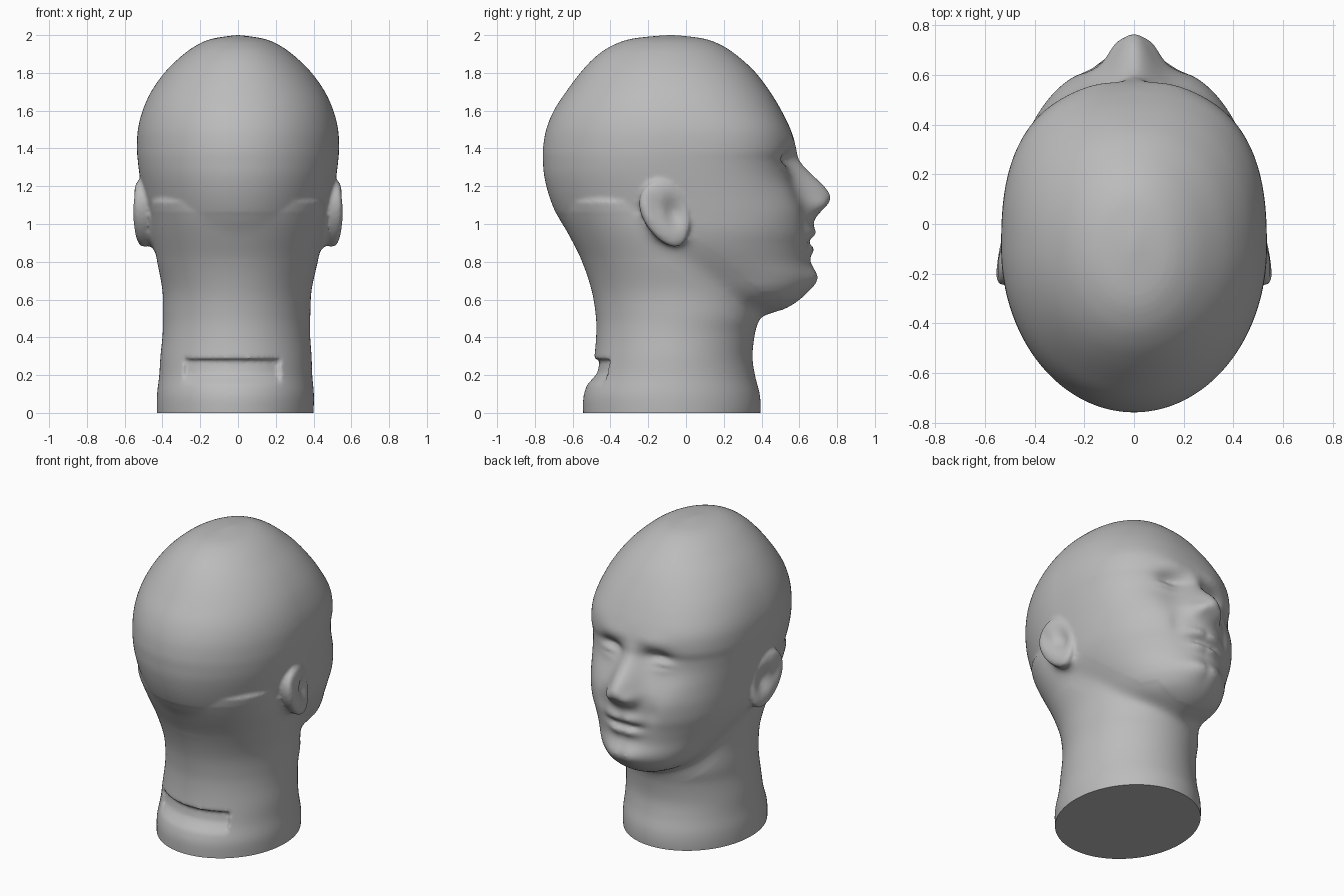
import bpy, bmesh, math
from mathutils import Matrix, Vector

cube = bpy.data.objects.get("Cube")
if cube:
    bpy.data.objects.remove(cube, do_unlink=True)

SIDES = 300

# Section rows: height, back y, front y, half width
HEAD = [
    (.51, .30, .40, .04), (.55, .15, .52, .16), (.60, 0, .60, .26),
    (.66, -.15, .65, .32), (.72, -.30, .67, .36), (.80, -.45, .655, .41),
    (.88, -.57, .655, .45), (.96, -.63, .66, .475), (1.05, -.685, .645, .49),
    (1.15, -.725, .60, .505), (1.25, -.75, .56, .52), (1.33, -.757, .548, .53),
    (1.40, -.757, .56, .535), (1.50, -.74, .55, .53), (1.60, -.70, .505, .505),
    (1.70, -.635, .445, .46), (1.80, -.56, .37, .39), (1.88, -.485, .285, .31),
    (1.94, -.40, .20, .23), (1.98, -.29, .10, .14), (2.0, -.11, -.05, .01),
]
NECK = [
    (-.06, -.54, .385, .41), (.02, -.545, .395, .415), (.10, -.54, .39, .415),
    (.20, -.505, .365, .405), (.30, -.485, .352, .40), (.42, -.475, .365, .39),
    (.52, -.478, .39, .39), (.65, -.50, .38, .395), (.80, -.55, .35, .425),
    (.95, -.625, .30, .455), (1.05, -.67, .20, .46), (1.12, -.68, .1, .46),
]
# Mirrored face bumps: x, z, x spread, z spread, amount
BUMPS = [
    (.13, 1.44, .12, .05, .014),     # brow
    (.17, 1.335, .08, .05, -.042),   # eye socket
    (.19, 1.30, .07, .035, .028),    # eyelid
    (.19, 1.283, .06, .012, -.015),  # eye slit
    (.28, 1.13, .10, .09, .012),     # cheekbone
    (.075, 1.10, .04, .04, .03),     # nostril wing
    (.18, 1.00, .04, .07, -.012),    # cheek fold
    (.05, .955, .08, .035, .026),    # upper lip
    (.05, .906, .07, .018, -.02),    # mouth line
    (.04, .865, .07, .03, .024),     # lower lip
    (.05, .71, .09, .07, .03),       # chin
]


def bell(d, spread):
    return math.exp(-(d / spread) ** 2)


def clamp(t):
    return max(0.0, min(1.0, t))


def face(x, z):
    """Forward displacement of the face."""
    x = abs(x)
    up = bell(z - 1.155, .17 if z > 1.155 else .1)
    d = .165 * up * bell(x, .06 + .05 * clamp((1.42 - z) / .3))
    return d + sum(a * bell(x - bx, sx) * bell(z - bz, sz)
                   for bx, bz, sx, sz, a in BUMPS)


def slot(x, z):
    """Shallow recess across the back of the neck."""
    if abs(x + .02) < .255 and z < .285:
        return .032 * clamp((z - .15) / .06)
    return 0


def smooth_rows(rows, steps):
    """Catmull-Rom interpolation between section rows."""
    vs = [Vector(r) for r in rows]
    vs = [vs[0]] + vs + [vs[-1]]
    out = []
    for a, b, c, d in zip(vs, vs[1:], vs[2:], vs[3:]):
        for i in range(steps):
            t = i / steps
            m, n = (c - a) / 2, (d - b) / 2
            out.append(b + m * t + (3 * (c - b) - 2 * m - n) * t ** 2
                       + (2 * (b - c) + m + n) * t ** 3)
    return out + [vs[-1]]


def loft(bm, rows, steps, front_push, back_push):
    rings = []
    for z, back, front, w in smooth_rows(rows, steps):
        mid, half = (back + front) / 2, (front - back) / 2
        ring = []
        for i in range(SIDES):
            a = 2 * math.pi * i / SIDES
            c, s = math.cos(a), math.sin(a)
            power = 2 + (.6 * bell(z - 1.35, .4) if s > 0 else 0)
            x = c * w
            depth = max(0, 1 - abs(c) ** power) ** (1 / power)
            y = mid + math.copysign(depth, s) * half
            if s > 0 and front_push:
                y += front_push(x, z) * clamp(s * 3)
            if s < 0 and back_push:
                y += back_push(x, z)
            ring.append(bm.verts.new((x - .015 * clamp(1 - z), y, z)))
        rings.append(ring)
    for r0, r1 in zip(rings, rings[1:]):
        for i in range(SIDES):
            j = (i + 1) % SIDES
            bm.faces.new((r0[i], r0[j], r1[j], r1[i]))
    bm.faces.new(rings[0][::-1])
    bm.faces.new(rings[-1])


def ear(bm, side):
    """Tilted disc, thick towards the skull, with a hollow on its outer face."""
    verts = bmesh.ops.create_uvsphere(bm, u_segments=64, v_segments=40, radius=1)["verts"]
    place = (Matrix.Scale(side, 4, (1, 0, 0))
             @ Matrix.Translation((.507, -.105, 1.055))
             @ Matrix.Rotation(.16, 4, "Z") @ Matrix.Rotation(.40, 4, "X"))
    for v in verts:
        x, y, z = v.co
        out = math.copysign(abs(x) ** .7, x) * (.045 if x > 0 else .10)
        if x > 0:
            out -= .045 * bell(y - .3, .5) * bell(z + .05, .45)
            out -= .012 * bell(y + .35, .25) * bell(z - .35, .4)
        width = .122 + .02 * z
        v.co = place @ Vector((out, y * width, z * .185))


# Rough parts gathered in one mesh
bm = bmesh.new()
loft(bm, HEAD, 10, face, None)
loft(bm, NECK, 18, None, slot)
for side in (1, -1):
    ear(bm, side)
bmesh.ops.recalc_face_normals(bm, faces=bm.faces)
mesh = bpy.data.meshes.new("mannequin_head")
bm.to_mesh(mesh)
bm.free()
head = bpy.data.objects.new("mannequin_head", mesh)
bpy.context.collection.objects.link(head)

# Fuse the parts into one soft skin
fuse = head.modifiers.new("fuse", "REMESH")
fuse.mode = "VOXEL"
fuse.voxel_size = .012
soften = head.modifiers.new("soften", "SMOOTH")
soften.factor = .5
soften.iterations = 4
bpy.context.view_layer.update()
graph = bpy.context.evaluated_depsgraph_get()
skin = bpy.data.meshes.new_from_object(head.evaluated_get(graph))
head.modifiers.clear()
head.data = skin

# Blend the jaw line and nape into the neck
bm = bmesh.new()
bm.from_mesh(skin)


def on_joint(co):
    line = .93 - .42 * clamp((co.y + .1) / .5)
    return abs(co.z - line) < .13 and abs(co.x) < .475 and co.y < .5


joint = [v for v in bm.verts if on_joint(v.co)]
for _ in range(40):
    bmesh.ops.smooth_vert(bm, verts=joint, factor=.5,
                          use_axis_x=True, use_axis_y=True, use_axis_z=True)

# Flat cut base
bmesh.ops.bisect_plane(bm, geom=bm.verts[:] + bm.edges[:] + bm.faces[:],
                       plane_co=(0, 0, 0), plane_no=(0, 0, 1), clear_inner=True)
bmesh.ops.holes_fill(bm, edges=[e for e in bm.edges if e.is_boundary], sides=0)
bm.to_mesh(skin)
bm.free()

# Plain grey plastic
grey = bpy.data.materials.new("plain_grey")
grey.use_nodes = True
colour = (.5, .5, .5, 1)
grey.diffuse_color = colour
grey.node_tree.nodes["Principled BSDF"].inputs["Base Color"].default_value = colour
skin.materials.clear()
skin.materials.append(grey)

bpy.ops.object.select_all(action="DESELECT")
head.select_set(True)
bpy.context.view_layer.objects.active = head
bpy.ops.object.shade_smooth_by_angle(angle=math.radians(50))
